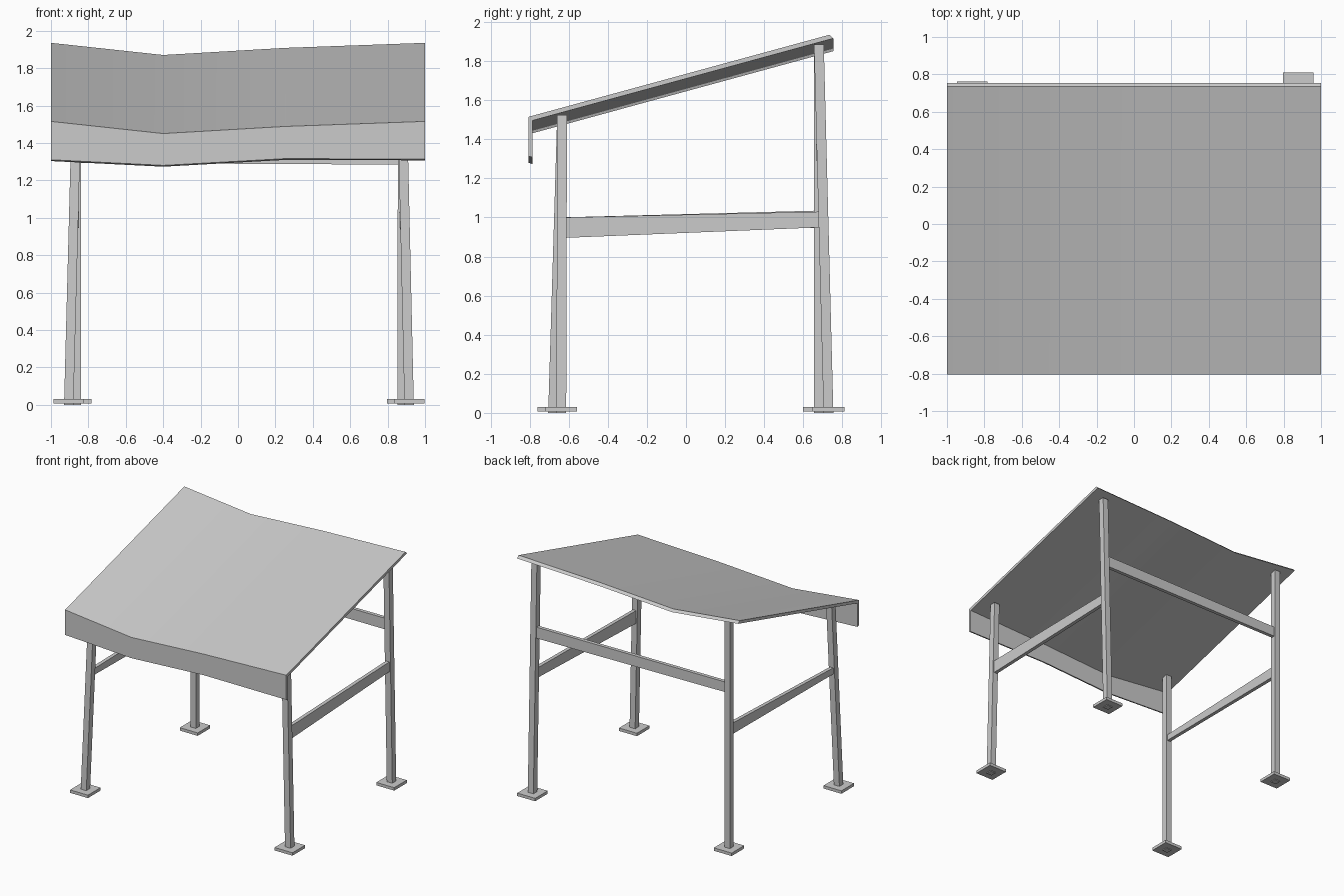
import bpy

if "Cube" in bpy.data.objects:
    bpy.data.objects.remove(bpy.data.objects["Cube"])


def mesh(name, verts, faces, smooth=False):
    me = bpy.data.meshes.new(name)
    me.from_pydata(verts, [], faces)
    ob = bpy.data.objects.new(name, me)
    bpy.context.collection.objects.link(ob)
    if smooth:
        bpy.context.view_layer.objects.active = ob
        ob.select_set(True)
        bpy.ops.object.shade_smooth_by_angle(angle=0.5)
        ob.select_set(False)
    return ob


def loft(name, rings, smooth=False):
    """Join equal rings of points in order and cap both ends."""
    n = len(rings[0])
    verts = [p for r in rings for p in r]
    faces = [tuple(reversed(range(n))),
             tuple(range(len(verts) - n, len(verts)))]
    for k in range(len(rings) - 1):
        for i in range(n):
            j = (i + 1) % n
            faces.append((k*n + i, k*n + j, k*n + n + j, k*n + n + i))
    return mesh(name, verts, faces, smooth)


def square(x, y, z, h):
    return [(x-h, y-h, z), (x+h, y-h, z), (x+h, y+h, z), (x-h, y+h, z)]


# Legs: name, foot x/y, top x/y/z
legs = {
    "front_left": ((-0.905, -0.68), (-0.865, -0.634, 1.525)),
    "front_right": ((0.915, -0.638), (0.88, -0.634, 1.525)),
    "back_left": ((-0.865, 0.68), (-0.865, 0.68, 1.885)),
    "back_right": ((0.878, 0.729), (0.88, 0.68, 1.885)),
}
for name, ((x0, y0), (x1, y1, z1)) in legs.items():
    loft(name + "_leg", [square(x0, y0, 0, 0.025), square(x1, y1, z1, 0.025)])
    # Square foot plate
    loft(name + "_foot", [square(x0, y0, 0.006, 0.081),
                          square(x0, y0, 0.03, 0.081)])


def leg_at(name, z):
    (x0, y0), (x1, y1, z1) = legs[name]
    t = z / z1
    return x0 + (x1 - x0)*t, y0 + (y1 - y0)*t


def rail(name, a, b, za, zb, axis, w=0.015):
    """Plank between two legs; za and zb are (bottom, top) at each end."""
    rings = []
    for leg, (lo, hi) in ((a, za), (b, zb)):
        x, y = leg_at(leg, (lo + hi)/2)
        dx, dy = (w, 0) if axis == "x" else (0, -w)
        rings.append([(x-dx, y-dy, lo), (x-dx, y-dy, hi),
                      (x+dx, y+dy, hi), (x+dx, y+dy, lo)])
    loft(name, rings)


# Cross rails
rail("right_rail", "front_right", "back_right", (0.895, 1.0), (0.95, 1.03), "x")
rail("left_rail", "front_left", "back_left", (0.95, 1.0), (0.945, 1.035), "x")
rail("back_rail", "back_left", "back_right", (1.293, 1.375), (1.284, 1.375), "y")

# Sagging roof sheet with folded front fascia
rings = []
for x, sag, hem in ((-1, 0, 0), (-0.4, -0.065, -0.03),
                    (0.25, -0.027, 0.006), (1, 0, 0.004)):
    rings.append([(x, -0.805, 1.515 + sag), (x, 0.735, 1.935 + sag),
                  (x, 0.754, 1.916 + sag), (x, -0.785, 1.496 + sag),
                  (x, -0.785, 1.303 + hem), (x, -0.805, 1.31 + hem)])
n = 6
verts = [p for r in rings for p in r]
faces = [(0, 3, 2, 1), (0, 5, 4, 3)]
e = len(verts) - n
faces += [(e, e+1, e+2, e+3), (e, e+3, e+4, e+5)]
for k in range(3):
    for i in range(n):
        j = (i + 1) % n
        faces.append((k*n + i, k*n + j, k*n + n + j, k*n + n + i))
roof = mesh("roof", verts, faces, smooth=True)

# Consistent outward normals
import bmesh
for ob in bpy.context.collection.objects:
    bm = bmesh.new()
    bm.from_mesh(ob.data)
    bmesh.ops.recalc_face_normals(bm, faces=bm.faces)
    bm.to_mesh(ob.data)
    bm.free()
